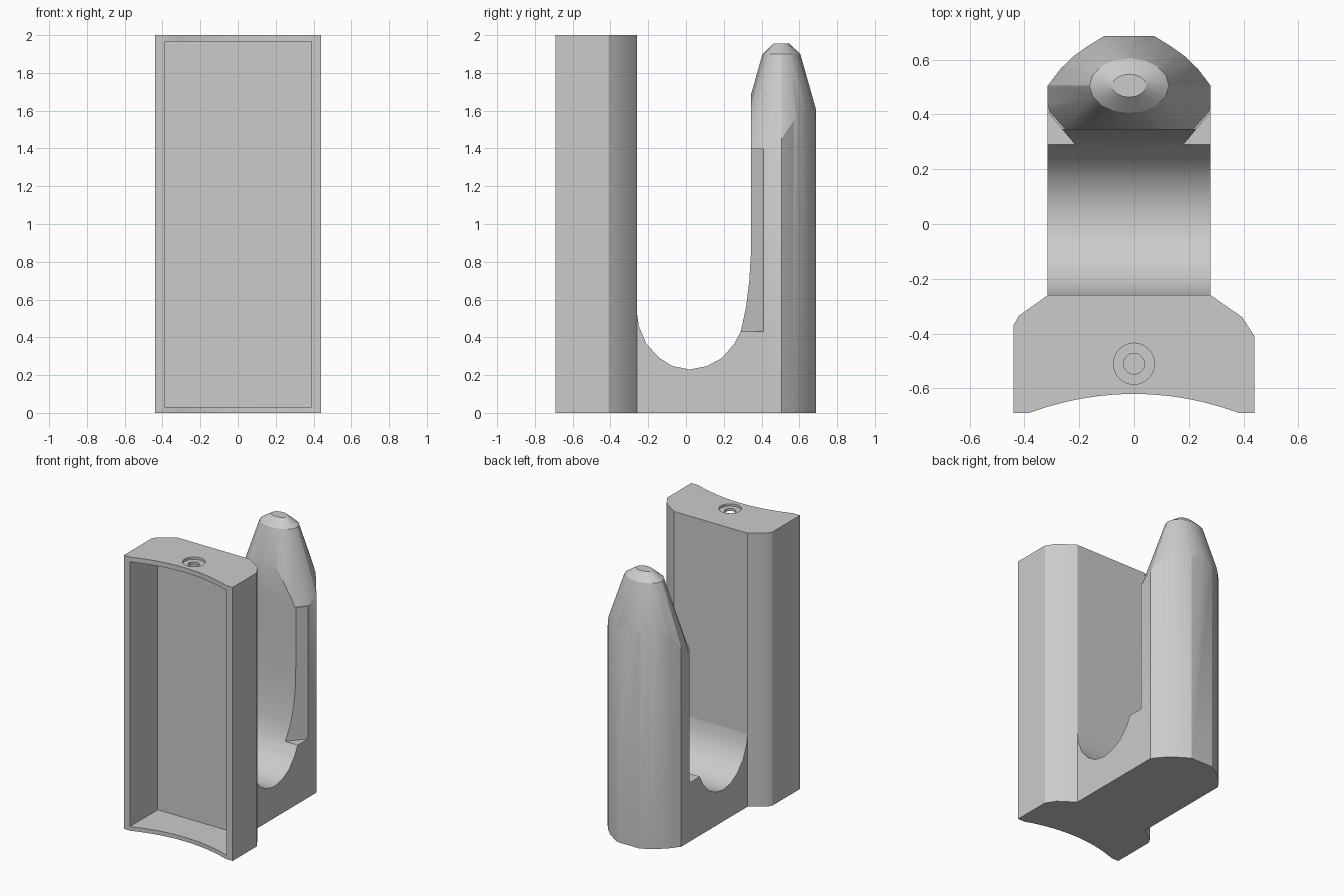
import bpy, bmesh, math

if "Cube" in bpy.data.objects:
    bpy.data.objects.remove(bpy.data.objects["Cube"])

grey = bpy.data.materials.new("plain grey")
grey.use_nodes = True
grey.diffuse_color = (0.6, 0.6, 0.6, 1)
grey.node_tree.nodes["Principled BSDF"].inputs["Base Color"].default_value = (0.6, 0.6, 0.6, 1)

MID = -0.0175   # centre line of the clip


def loft(name, rings):
    """Solid through equal-length rings of points, capped at both ends."""
    bm = bmesh.new()
    loops = [[bm.verts.new(p) for p in ring] for ring in rings]
    for a, b in zip(loops, loops[1:]):
        for i in range(len(a)):
            j = (i + 1) % len(a)
            bm.faces.new((a[i], a[j], b[j], b[i]))
    bm.faces.new(loops[0][::-1])
    bm.faces.new(loops[-1])
    bmesh.ops.recalc_face_normals(bm, faces=bm.faces[:])
    mesh = bpy.data.meshes.new(name)
    bm.to_mesh(mesh)
    bm.free()
    mesh.materials.append(grey)
    ob = bpy.data.objects.new(name, mesh)
    bpy.context.collection.objects.link(ob)
    return ob


def prism_z(name, pts, lo, hi):
    return loft(name, [[(x, y, z) for x, y in pts] for z in (lo, hi)])


def prism_x(name, pts, lo, hi):
    return loft(name, [[(x, y, z) for y, z in pts] for x in (lo, hi)])


def ellipse(cx, cy, rx, ry, z, n):
    return [(cx + rx * math.cos(math.tau * i / n),
             cy + ry * math.sin(math.tau * i / n), z) for i in range(n)]


def combine(ob, tool, operation="DIFFERENCE"):
    mod = ob.modifiers.new("cut", "BOOLEAN")
    mod.operation, mod.solver, mod.object = operation, "EXACT", tool
    bpy.context.view_layer.objects.active = ob
    bpy.ops.object.modifier_apply(modifier=mod.name)
    bpy.data.objects.remove(tool)


def smooth(ob):
    bpy.ops.object.select_all(action="DESELECT")
    ob.select_set(True)
    bpy.context.view_layer.objects.active = ob
    bpy.ops.object.shade_smooth_by_angle(angle=math.radians(28))


# Mounting block with concave front
front_arc = [(x, -0.62 - 0.07 * (x / 0.385) ** 2)
             for x in [-0.385 + 0.77 * i / 12 for i in range(13)]]
block = prism_z("mounting_block",
                [(-0.44, -0.69)] + front_arc +
                [(0.44, -0.69), (0.44, -0.41), (0.395, -0.34), (0.28, -0.26),
                 (-0.315, -0.26), (-0.42, -0.335), (-0.44, -0.37)], 0, 2)
combine(block, prism_z("recess_cutter", [(-0.39, -0.9), (0.39, -0.9),
                                         (0.39, -0.37), (-0.39, -0.37)], 0.03, 1.965))

# Countersunk screw hole in the top
for radius, low in ((0.075, 1.983), (0.038, 1.9)):
    combine(block, loft("hole_cutter", [ellipse(0, -0.51, radius, radius, z, 32)
                                        for z in (low, 2.1)]))
smooth(block)

# Base and rounded post in one upright profile
half = [(0.2975, -0.26), (0.2975, 0.505), (0.25, 0.567), (0.2, 0.615),
        (0.15, 0.65), (0.09, 0.687)]
clip = prism_z("clip_post", [(MID + x, y) for x, y in half] +
               [(MID - x, y) for x, y in reversed(half)], 0, 1.99)

# U-shaped channel between block and post
channel = [(-0.5, 2.2), (-0.5, 0.57), (-0.265, 0.57), (-0.25, 0.46), (-0.21, 0.365),
           (-0.14, 0.29), (-0.07, 0.247), (0.02, 0.23), (0.11, 0.247), (0.19, 0.29),
           (0.255, 0.365), (0.29, 0.43), (0.318, 0.56), (0.335, 0.7),
           (0.343, 0.83), (0.345, 1.0), (0.345, 2.2)]
combine(clip, prism_x("channel_cutter", channel, -0.6, 0.6))

# Bevelled front corners of the post, leaving small ledges
for side in (1, -1):
    corner = [(0.178, 0.266), (0.318, 0.434), (0.6, 0.434), (0.6, 0.266)]
    combine(clip, prism_z("corner_cutter", [(MID + side * x, y) for x, y in corner], 0.43, 2.2))

# Tapered tip: keep only what lies inside an elliptical cone
tip = [(0.9, 0.9, -0.1), (0.9, 0.9, 1.3), (0.315, 0.242, 1.4),
       (0.145, 0.1, 1.9), (0.062, 0.042, 1.955)]
combine(clip, loft("tip_limit", [ellipse(MID, 0.505, rx, ry, z, 16)
                                 for rx, ry, z in tip]), "INTERSECT")
smooth(clip)
